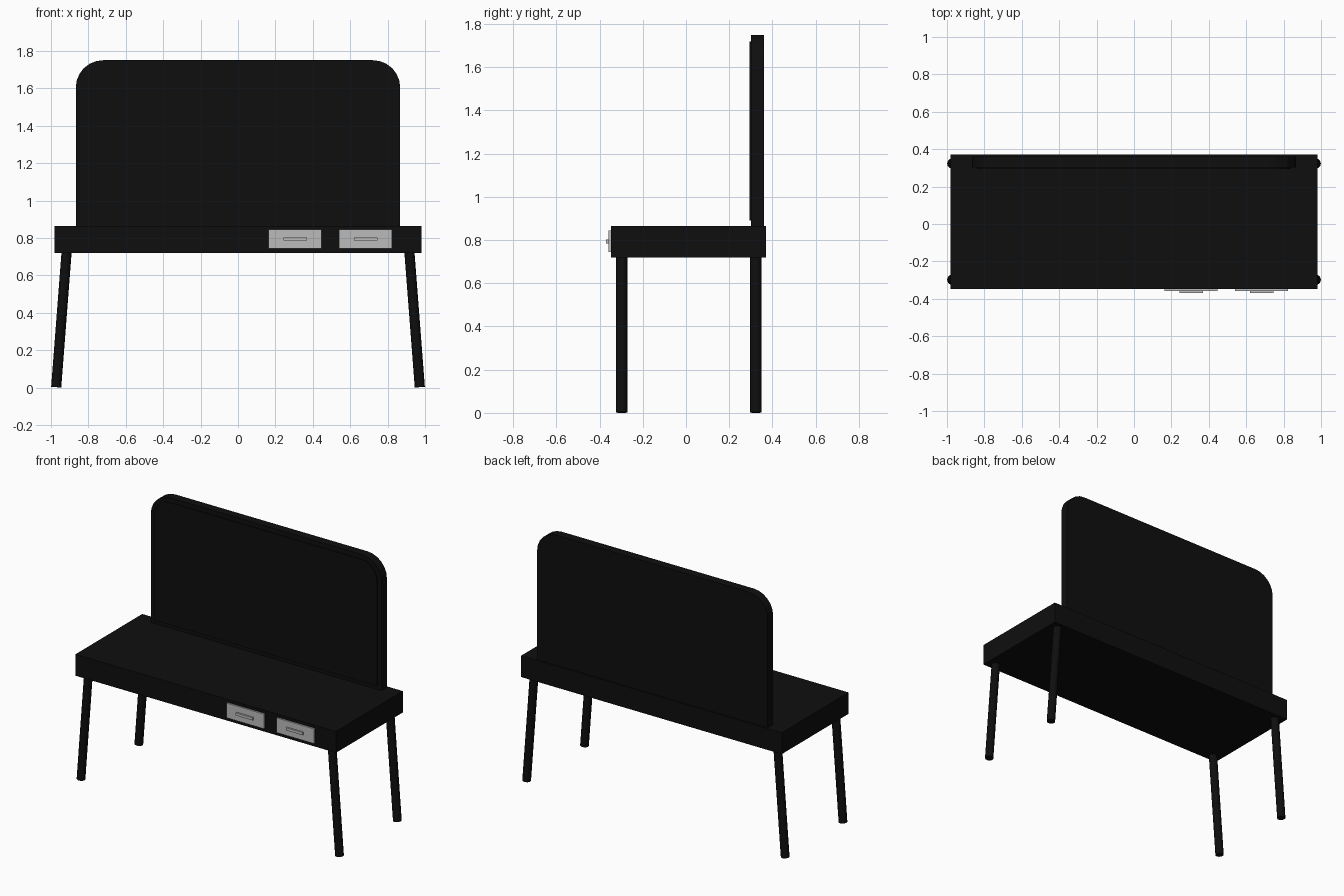
import bpy, bmesh
from mathutils import Vector, Matrix

if "Cube" in bpy.data.objects:
    bpy.data.objects.remove(bpy.data.objects["Cube"], do_unlink=True)


def material(name, value):
    mat = bpy.data.materials.new(name)
    mat.use_nodes = True
    colour = (value, value, value, 1)
    mat.diffuse_color = colour
    mat.node_tree.nodes["Principled BSDF"].inputs["Base Color"].default_value = colour
    return mat


BLACK = material("black", 0.0045)
GREY = material("light grey", 0.5)


def add_object(name, bm, mat):
    mesh = bpy.data.meshes.new(name)
    bmesh.ops.recalc_face_normals(bm, faces=bm.faces)
    bm.to_mesh(mesh)
    bm.free()
    mesh.materials.append(mat)
    obj = bpy.data.objects.new(name, mesh)
    bpy.context.collection.objects.link(obj)
    return obj


def box(name, low, high, mat, corner=0):
    """Box between two corners; corner rounds the two upper front-to-back edges."""
    low, high = Vector(low), Vector(high)
    bm = bmesh.new()
    place = Matrix.Translation((low + high) / 2) @ Matrix.Diagonal((high - low).to_4d())
    bmesh.ops.create_cube(bm, size=1, matrix=place)
    if corner:
        edges = [e for e in bm.edges
                 if all(v.co.z > high.z - 0.001 for v in e.verts)
                 and abs(e.verts[0].co.x - e.verts[1].co.x) < 0.001]
        bmesh.ops.bevel(bm, geom=edges, offset=corner, segments=6,
                        profile=0.5, affect='EDGES')
    return add_object(name, bm, mat)


def rod(name, start, end, radius, mat):
    """Round rod between two points."""
    start, end = Vector(start), Vector(end)
    axis = end - start
    bm = bmesh.new()
    place = Matrix.Translation((start + end) / 2) @ axis.to_track_quat('Z', 'Y').to_matrix().to_4x4()
    bmesh.ops.create_cone(bm, cap_ends=True, segments=20, radius1=radius,
                          radius2=radius, depth=axis.length, matrix=place)
    obj = add_object(name, bm, mat)
    bpy.ops.object.select_all(action='DESELECT')
    obj.select_set(True)
    bpy.context.view_layer.objects.active = obj
    bpy.ops.object.shade_smooth_by_angle()


# Table body
box("table_body", (-0.98, -0.347, 0.72), (0.98, 0.371, 0.865), BLACK)

# Rounded mirror: backing board and thin raised glass
box("mirror_board", (-0.867, 0.302, 0.86), (0.867, 0.361, 1.75), BLACK, 0.145)
box("mirror_glass", (-0.837, 0.295, 0.89), (0.837, 0.303, 1.72), BLACK, 0.12)

# Splayed legs
for side, x in (("right", -1), ("left", 1)):
    for end, y in (("front", -0.298), ("back", 0.323)):
        rod(f"{end}_{side}_leg", (x * 0.972, y, 0.002), (x * 0.916, y, 0.73), 0.027, BLACK)

# Drawer fronts with bar handles
for name, x in (("inner", 0.305), ("outer", 0.682)):
    box(f"{name}_drawer", (x - 0.141, -0.358, 0.744), (x + 0.141, -0.34, 0.844), GREY)
    box(f"{name}_drawer_handle", (x - 0.063, -0.37, 0.785), (x + 0.063, -0.355, 0.803), GREY)
